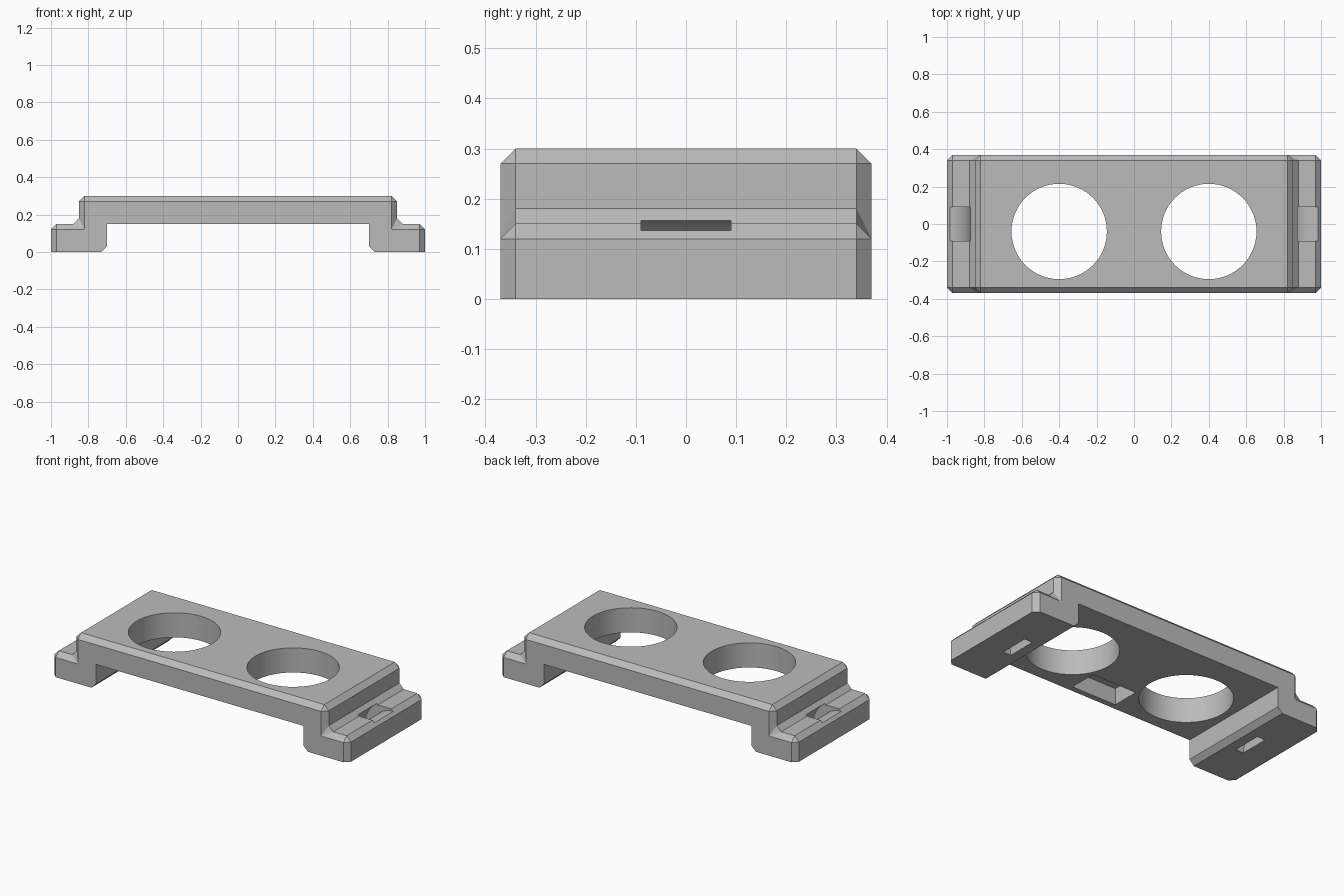
import bpy
import bmesh
import math
from mathutils import Matrix

old = bpy.data.objects.get("Cube")
if old:
    bpy.data.objects.remove(old, do_unlink=True)

grey = bpy.data.materials.new("plain grey")
grey.use_nodes = True
color = (0.5, 0.5, 0.5, 1)
grey.diffuse_color = color
grey.node_tree.nodes["Principled BSDF"].inputs["Base Color"].default_value = color

HALF_DEPTH = 0.37
BEVEL = 0.03


def make_object(name, bm):
    bmesh.ops.recalc_face_normals(bm, faces=bm.faces[:])
    mesh = bpy.data.meshes.new(name)
    bm.to_mesh(mesh)
    bm.free()
    obj = bpy.data.objects.new(name, mesh)
    bpy.context.collection.objects.link(obj)
    return obj


def bridge(bm, a, b):
    for i in range(len(a)):
        j = (i + 1) % len(a)
        bm.faces.new((a[i], a[j], b[j], b[i]))


def mirrored(half):
    return half + [(-x, z) for x, z in reversed(half)]


# Bracket body: stepped profile, lofted to a smaller profile at each end for the chamfers
inner = [(0.70, 0.15), (0.70, 0.03), (0.73, 0)]
full = mirrored(inner + [(1, 0), (1, 0.12), (0.97, 0.15), (0.88, 0.15),
                         (0.85, 0.18), (0.85, 0.27), (0.82, 0.30)])
small = mirrored(inner + [(0.97, 0), (0.97, 0.12), (0.97, 0.12), (0.82, 0.12),
                          (0.82, 0.12), (0.82, 0.27), (0.82, 0.27)])
bm = bmesh.new()
flat = HALF_DEPTH - BEVEL
rings = [[bm.verts.new((x, y, z)) for x, z in shape]
         for y, shape in ((-HALF_DEPTH, small), (-flat, full),
                          (flat, full), (HALF_DEPTH, small))]
for a, b in zip(rings, rings[1:]):
    bridge(bm, a, b)
bm.faces.new(rings[0])
bm.faces.new(rings[-1])
bmesh.ops.remove_doubles(bm, verts=bm.verts[:], dist=0.0001)
bracket = make_object("bracket_body", bm)

bm = bmesh.new()
# Two round through holes
for side in (-1, 1):
    bmesh.ops.create_cone(bm, cap_ends=True, segments=64, radius1=0.255, radius2=0.255,
                          depth=1, matrix=Matrix.Translation((side * 0.4, -0.04, 0.2)))
# Pocket in the underside
bmesh.ops.create_cube(bm, size=1, matrix=Matrix.Translation((0, -0.25, 0.18))
                      @ Matrix.Diagonal((0.30, 0.17, 0.14, 1)))
# Curved strap channel through each foot
for side in (-1, 1):
    loops = []
    for y in (-0.09, 0.09):
        for radius in (0.137, 0.19):
            loops.append([bm.verts.new((side * (0.98 + radius * math.cos(t)), y,
                                        radius * math.sin(t)))
                          for t in (math.tau * i / 64 for i in range(64))])
    for a, b in ((0, 1), (1, 3), (3, 2), (2, 0)):
        bridge(bm, loops[a], loops[b])
cutter = make_object("opening_cutter", bm)
cutter.hide_render = True

cut = bracket.modifiers.new("openings", "BOOLEAN")
cut.operation = "DIFFERENCE"
cut.solver = "EXACT"
cut.object = cutter
bpy.ops.object.select_all(action="DESELECT")
bracket.select_set(True)
bpy.context.view_layer.objects.active = bracket
bpy.ops.object.modifier_apply(modifier=cut.name)
bpy.data.objects.remove(cutter, do_unlink=True)

bracket.data.materials.clear()
bracket.data.materials.append(grey)
for face in bracket.data.polygons:
    face.material_index = 0
bpy.ops.object.shade_smooth_by_angle(angle=math.radians(20))
